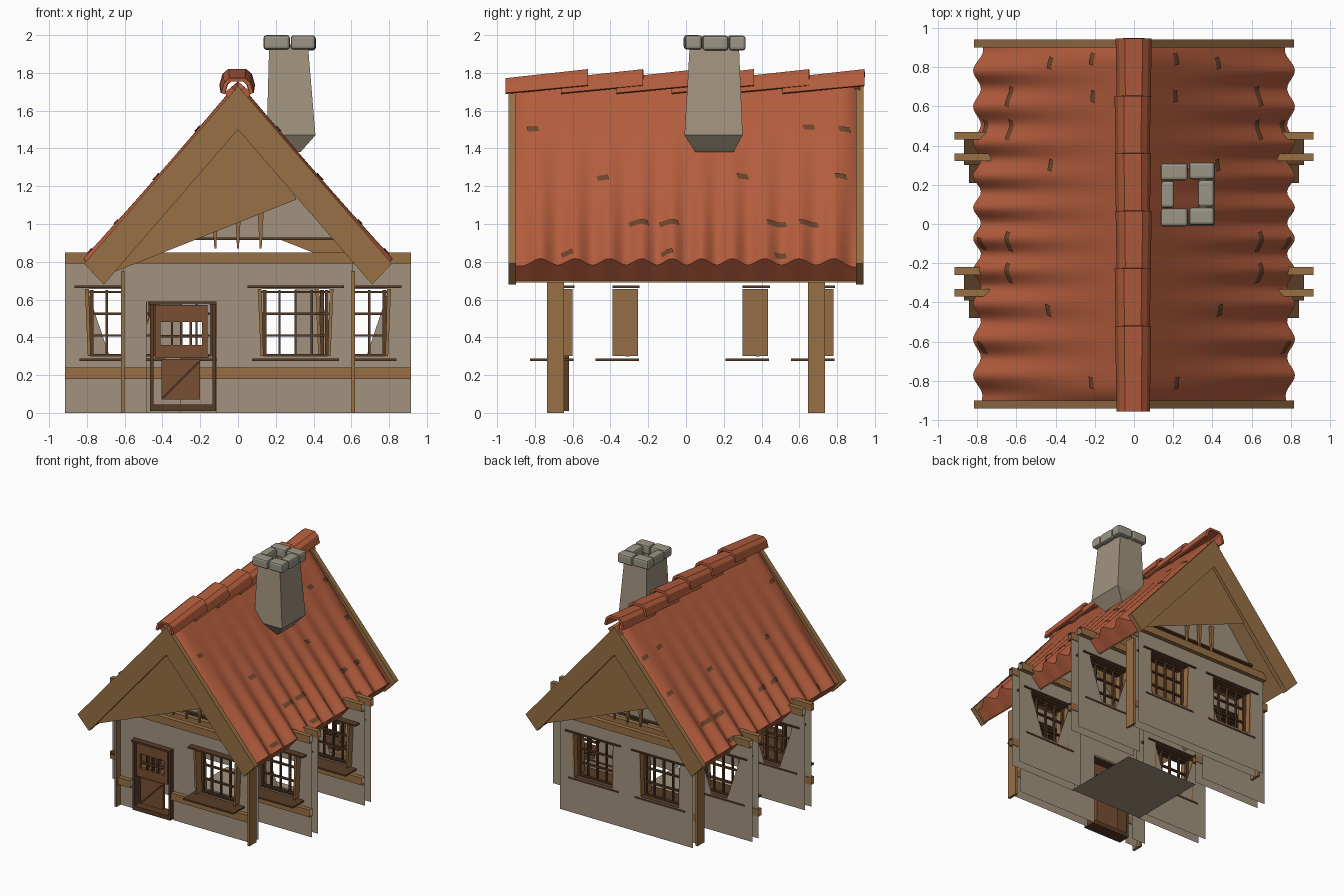
import bpy, bmesh, math, random
from mathutils import Vector

if "Cube" in bpy.data.objects:
    bpy.data.objects.remove(bpy.data.objects["Cube"])
random.seed(4)

def material(name, r, g, b):
    m = bpy.data.materials.new(name)
    m.diffuse_color = (r, g, b, 1)
    m.use_nodes = True
    m.node_tree.nodes["Principled BSDF"].inputs["Base Color"].default_value = m.diffuse_color
    return m

PLASTER = material("plaster", 0.36, 0.29, 0.21)
STONE = material("chimney stone", 0.33, 0.30, 0.24)
TILE = material("roof tile", 0.46, 0.11, 0.047)
MOSS = material("stained tile", 0.15, 0.06, 0.025)
WOOD = material("light wood", 0.31, 0.16, 0.06)
DOORWOOD = material("door wood", 0.19, 0.077, 0.032)
DARK = material("dark wood", 0.10, 0.045, 0.02)

def mesh(name, verts, faces, mat, smooth=False, closed=False):
    me = bpy.data.meshes.new(name)
    me.from_pydata([tuple(v) for v in verts], [], faces)
    if closed:
        bm = bmesh.new()
        bm.from_mesh(me)
        bmesh.ops.recalc_face_normals(bm, faces=bm.faces)
        bm.to_mesh(me)
        bm.free()
    me.materials.append(mat)
    ob = bpy.data.objects.new(name, me)
    bpy.context.collection.objects.link(ob)
    if smooth:
        me.polygons.foreach_set("use_smooth", [True] * len(me.polygons))
    return ob

def prism(name, pts, y0, y1, mat, ends=True):
    """Outline in x,z pushed along y."""
    n = len(pts)
    v = [(x, y0, z) for x, z in pts] + [(x, y1, z) for x, z in pts]
    f = [(i, (i + 1) % n, (i + 1) % n + n, i + n) for i in range(n)]
    if ends:
        f += [tuple(range(n)), tuple(range(n, 2 * n))]
    return mesh(name, v, f, mat, closed=True)

def box(name, x0, x1, y0, y1, z0, z1, mat, open_ends=False):
    ob = prism(name, [(x0, z0), (x1, z0), (x1, z1), (x0, z1)], y0, y1, mat)
    if open_ends:   # hollow beam: no faces at the x ends
        bm = bmesh.new()
        bm.from_mesh(ob.data)
        bmesh.ops.delete(bm, geom=[f for f in bm.faces if abs(f.normal.x) > 0.9], context='FACES')
        bm.to_mesh(ob.data)
        bm.free()
    return ob

# ---- wall panels: two thin sheets with an opening, all facing the front ----
HALF, TOP = 0.305, 0.85

def sheet(name, cx, y, hole, back):
    outer = [(-HALF, 0), (HALF, 0), (HALF, TOP), (-HALF, TOP)]
    v = [(cx + x, y, z) for x, z in outer + hole]
    f = [(i, (i + 1) % 4, (i + 1) % 4 + 4, i + 4) for i in range(4)]
    mesh(name, v, [q[::-1] for q in f] if back else f, PLASTER)

def beam(cx, x0, x1, y, z):
    box("wall_beam", cx + x0, cx + x1, y - 0.02, y + 0.02, z, z + 0.06, WOOD, True)

def window(cx, y):
    for k in (-1, 1):
        prism("window_side_board", [(cx + k * a, z) for a, z in
              ((0.17, 0.30), (0.185, 0.30), (0.20, 0.655), (0.18, 0.655))], y - 0.09, y + 0.045, WOOD)
    box("window_sill", cx - 0.23, cx + 0.23, y - 0.18, y + 0.05, 0.275, 0.288, DARK)
    box("window_lintel", cx - 0.255, cx + 0.255, y - 0.09, y + 0.055, 0.662, 0.674, DARK)
    for z in (0.305, 0.41, 0.525, 0.64):
        box("window_bar", cx - 0.18, cx + 0.18, y - 0.02, y, z - 0.006, z + 0.006, DARK)
    for x in (-0.165, -0.085, 0, 0.085, 0.165):
        w = 0.01 if abs(x) > 0.1 else 0.006
        box("window_bar", cx + x - w, cx + x + w, y - 0.02, y, 0.30, 0.65, DARK)

def panel(cx, y, kind):
    full = [(-0.18, 0.30), (0.18, 0.30), (0.19, 0.655), (-0.19, 0.655)]
    vee = [(-0.07, 0.30), (0.07, 0.30), (0.19, 0.655), (-0.19, 0.655)]
    door = [(-0.18, 0), (0.19, 0), (0.19, 0.59), (-0.18, 0.59)]
    hole = door if kind == "door" else full
    sheet("wall_front_sheet", cx, y - 0.035, hole, False)
    sheet("wall_back_sheet", cx, y + 0.045, vee if kind == "side" else hole, True)
    for dy in (-0.05, 0.06):
        beam(cx, -HALF, HALF, y + dy, 0.79)
    if kind == "door":
        beam(cx, -HALF, -0.18, y - 0.05, 0.18)
        beam(cx, 0.19, HALF, y - 0.05, 0.18)
    else:
        beam(cx, -HALF, HALF, y - 0.05, 0.18)
        window(cx, y)

FRONT, BACK = -0.645, 0.735
panel(-0.305, FRONT, "door")
panel(0.305, FRONT, "window")
for k in (-1, 1):
    panel(k * 0.305, BACK, "window")
    for y in (-0.30, 0.39):
        panel(k * 0.61, y, "side")
    for y in (FRONT, BACK):
        box("corner_post", k * 0.61 - 0.01, k * 0.61 + 0.01, y - 0.09, y, 0, 0.75, WOOD)

# ---- door ----
def slab(x0, x1, z0, z1, mat=DOORWOOD, y0=-0.70, y1=-0.67, name="door_board"):
    box(name, x0, x1, y0, y1, z0, z1, mat)

for x in (-0.465, -0.135):
    slab(x, x + 0.018, 0.01, 0.58, DARK, -0.72, -0.62, "door_jamb")
slab(-0.47, -0.115, 0.575, 0.59, DARK, -0.73, -0.61, "door_lintel")
slab(-0.465, -0.12, 0.01, 0.045, DARK, -0.72, -0.62, "door_threshold")
slab(-0.44, -0.155, 0.48, 0.57)
slab(-0.44, -0.155, 0.29, 0.36)
slab(-0.44, -0.41, 0.36, 0.48)
slab(-0.19, -0.155, 0.36, 0.48)
slab(-0.405, -0.20, 0.07, 0.285)
for x in (-0.35, -0.30, -0.25):
    slab(x - 0.006, x + 0.006, 0.36, 0.48, DARK, name="door_window_bar")
slab(-0.41, -0.19, 0.40, 0.412, DARK, name="door_window_bar")
prism("door_brace", [(-0.405, 0.08), (-0.39, 0.08), (-0.20, 0.27), (-0.215, 0.27)], -0.71, -0.70, DARK)

# ---- floor ----
mesh("floor", [(-.33, -.33, 0), (-.33, .33, 0), (.33, .33, 0), (.33, -.33, 0)], [(0, 1, 2, 3)], PLASTER)

# ---- gables ----
for y, k in ((FRONT, -1), (BACK, 1)):
    mesh("gable_wall", [(-0.55, y, 0.92), (0.55, y, 0.92), (0, y, 1.56)], [(0, 1, 2)[::-k]], PLASTER)
    box("gable_rail", -0.55, 0.55, y - 0.02, y + 0.02, 0.915, 0.928, DARK)
    for x in (-0.12, 0, 0.12):
        prism("gable_stud", [(x - 0.005, 0.87), (x + 0.005, 0.87), (x + 0.018, 1.1), (x - 0.018, 1.1)],
              y + k * 0.02, y + k * 0.04, WOOD)
    # brown infill triangle under the roof end, turned half round at the back
    mesh("gable_infill", [(0, k * 0.915, 1.67), (k * 0.72, k * 0.915, 0.72), (-k * 0.31, k * 0.915, 1.13)],
         [(0, 1, 2)], WOOD)
    for s in (-1, 1):
        prism("rake_board", [(0, 1.73), (s * 0.815, 0.79), (s * 0.71, 0.68), (0, 1.50)],
              k * 0.90, k * 0.94, WOOD)

# ---- roof slopes with waves that deepen towards the eaves ----
NORMAL = Vector((0.97, 0, 0.82)).normalized()

def roof_point(s, y, lift=0.0):
    wave = 0.026 * s ** 1.5 * math.cos(2 * math.pi * (y + 0.93) / 0.17 + 0.6 * math.sin(5 * y))
    roll = 0.045 * max(0, (abs(y) - 0.82) / 0.1) ** 2
    p = Vector((0.80 * s, y, 1.755 - 0.955 * s))
    return p + NORMAL * (wave * (0.3 + 0.7 * s) - roll + lift)

NS, NY = 12, 110
for k in (-1, 1):
    rows = []
    for i in range(NS + 1):
        row = [roof_point(i / NS, -0.92 + 1.84 * j / NY) for j in range(NY + 1)]
        row = [row[0] - NORMAL * 0.05] + row + [row[-1] - NORMAL * 0.05]
        rows.append(row)
    rows.append([Vector((0.71, p.y, 0.70)) for p in rows[-1]])   # eave lip
    w = len(rows[0])
    verts = [(k * p.x, p.y, p.z) for r in rows for p in r]
    faces = [(a, a + w, a + w + 1, a + 1) for i in range(len(rows) - 1)
             for a in range(i * w, i * w + w - 1)]
    roof = mesh("roof_slope", verts, [f[::k] for f in faces], TILE, True)
    roof.data.set_sharp_from_angle(angle=math.radians(40))
    mesh("roof_underside", [(0, -0.9, 1.60), (k * 0.71, -0.9, 0.69), (k * 0.71, 0.9, 0.69), (0, 0.9, 1.60)],
         [(3, 2, 1, 0)[::k]], WOOD)
    # stained tiles, as (y, z) on the slope
    for y, z in ((-.81, 1.5), (.65, 1.51), (.84, 1.5), (-.44, 1.24), (.3, 1.25), (.82, 1.25), (-.25, 1.0),
                 (-.09, 1.0), (.48, 1.0), (.65, 1.0), (-.63, .84), (-.1, .84), (.5, .84)):
        s, n = (1.755 - z) / 0.955, 6
        half = 0.05 if z == 1.0 else 0.03
        pts = [roof_point(s + d, y + half * (2 * j / n - 1) + d * 0.3, 0.006) for d in (-0.014, 0.014)
               for j in range(n + 1)]
        mesh("stained_tile", [(k * p.x, p.y, p.z) for p in pts],
             [(j, j + n + 1, j + n + 2, j + 1)[::k] for j in range(n)], MOSS)

# ---- ridge tiles: overlapping tilted arches ----
arch = [(-0.092, -0.085), (-0.075, -0.025), (-0.045, 0.0), (0.045, 0.0), (0.075, -0.025), (0.092, -0.085)]
for i in range(6):
    y0 = -0.955 + 0.293 * i
    y1 = min(y0 + 0.435, 0.945)
    turn = random.uniform(-0.008, 0.008)
    v = [(x * sc + turn, y, top + z * sc) for y, top, sc in ((y0, 1.772, 0.92), (y1, 1.82, 1.0)) for x, z in arch]
    tile = mesh("ridge_tile", v, [(j, j + 1, j + 7, j + 6) for j in range(5)], TILE)
    sol = tile.modifiers.new("thickness", 'SOLIDIFY')
    sol.thickness = 0.02
    sol.offset = -1

# ---- chimney: open flared shaft with a ring of cap stones ----
rings = [(0.165, 0.37, 0.02, 0.28, 1.95), (0.152, 0.41, -0.008, 0.30, 1.47), (0.17, 0.33, 0.05, 0.25, 1.38)]
v = [p for a, b, c, d, z in rings for p in ((a, c, z), (b, c, z), (b, d, z), (a, d, z))]
f = [(r + i, r + 4 + i, r + 4 + (i + 1) % 4, r + (i + 1) % 4)[::-1] for r in (0, 4) for i in range(4)]
mesh("chimney_shaft", v, [q[::-1] for q in f], PLASTER)
for x0, x1, y0, y1 in ((.135, .275, -.012, .08), (.28, .41, -.005, .085), (.135, .275, .222, .31),
                       (.28, .412, .228, .316), (.137, .205, .082, .22), (.325, .41, .088, .225)):
    j = random.uniform(-0.008, 0)
    cap = box("chimney_cap_stone", x0, x1, y0, y1, 1.925 + j, 2.0 + j * 0.5, STONE)
    bev = cap.modifiers.new("worn edges", 'BEVEL')
    bev.width = 0.015
    bev.segments = 2
